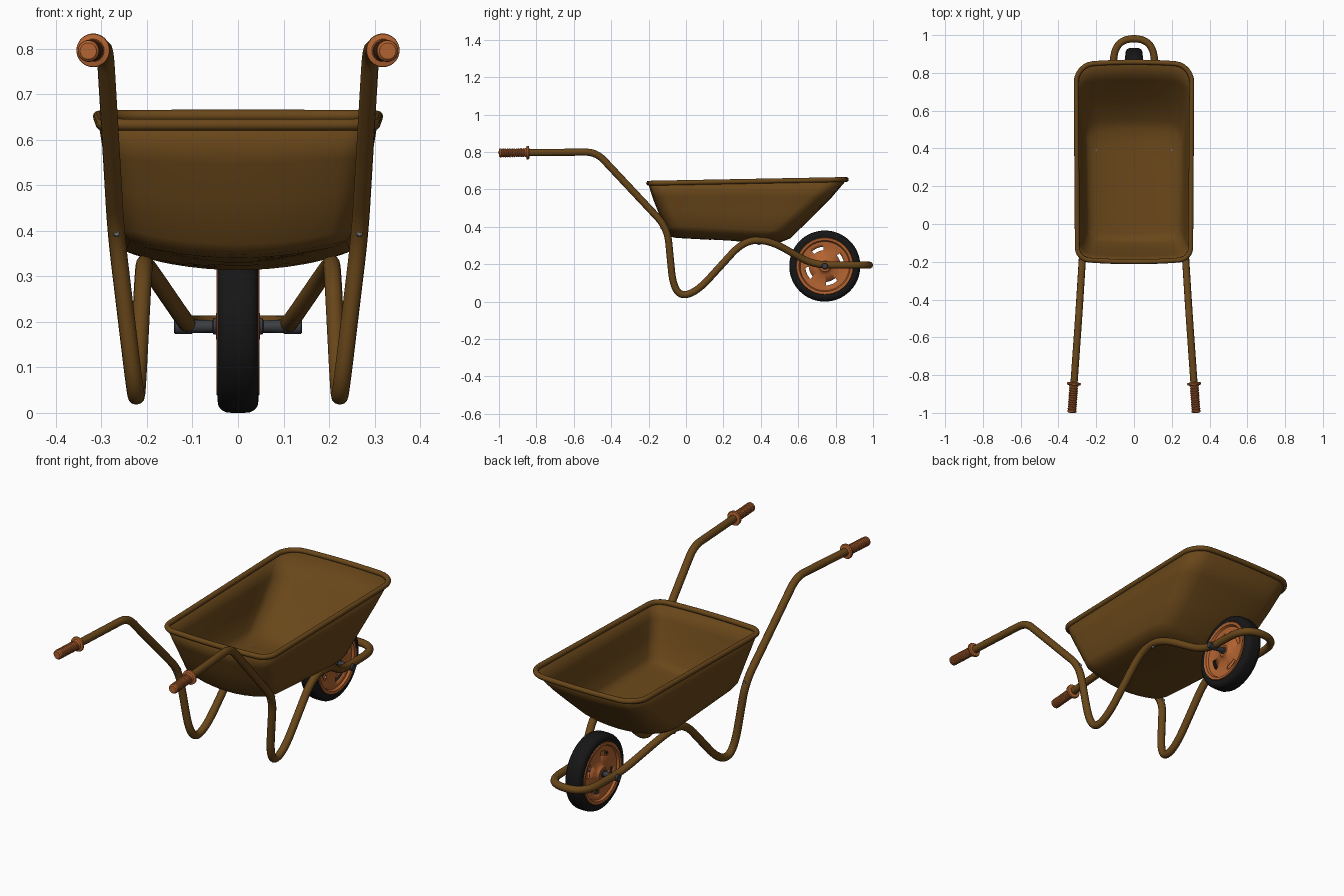
import bpy, bmesh, math
from mathutils import Vector

if "Cube" in bpy.data.objects:
    bpy.data.objects.remove(bpy.data.objects["Cube"])


def mat(name, rgb):
    m = bpy.data.materials.new(name)
    m.diffuse_color = (*rgb, 1)
    m.use_nodes = True
    m.node_tree.nodes["Principled BSDF"].inputs["Base Color"].default_value = m.diffuse_color
    return m


BROWN = mat("brown paint", (0.14, 0.062, 0.01))
ORANGE = mat("orange", (0.45, 0.125, 0.03))
BLACK = mat("rubber", (0.008, 0.008, 0.008))
DARK = mat("dark steel", (0.045, 0.048, 0.055))
STEEL = mat("bolt steel", (0.15, 0.16, 0.18))


def finish(ob, material, angle=35):
    ob.data.materials.append(material)
    bpy.ops.object.select_all(action='DESELECT')
    ob.select_set(True)
    bpy.context.view_layer.objects.active = ob
    bpy.ops.object.shade_smooth_by_angle(angle=math.radians(angle))
    return ob


def mesh_object(name, bm):
    bmesh.ops.remove_doubles(bm, verts=bm.verts, dist=1e-5)
    bmesh.ops.recalc_face_normals(bm, faces=bm.faces)
    me = bpy.data.meshes.new(name)
    bm.to_mesh(me)
    bm.free()
    ob = bpy.data.objects.new(name, me)
    bpy.context.collection.objects.link(ob)
    return ob


def lathe(name, profile, origin, axis, material, segs=32, skip=None, closed=False):
    """Spin (along, radius) pairs round an axis; skip(ring, angle) leaves holes."""
    bm = bmesh.new()
    q = Vector(axis).to_track_quat('Z', 'Y')
    rings = []
    for a, r in profile:
        rings.append([bm.verts.new(Vector(origin) + q @ Vector((
            r * math.cos(2 * math.pi * i / segs), r * math.sin(2 * math.pi * i / segs), a)))
            for i in range(segs)])
    n = len(rings)
    for k in range(n if closed else n - 1):
        for i in range(segs):
            if skip and skip(k, (i + 0.5) * 360 / segs):
                continue
            j, m = (i + 1) % segs, (k + 1) % n
            bm.faces.new((rings[k][i], rings[k][j], rings[m][j], rings[m][i]))
    return finish(mesh_object(name, bm), material)


def tube(name, points, radius, material, cyclic=False):
    cu = bpy.data.curves.new(name, 'CURVE')
    cu.dimensions = '3D'
    cu.bevel_depth = radius
    cu.bevel_resolution = 4
    cu.use_fill_caps = True
    sp = cu.splines.new('POLY')
    sp.points.add(len(points) - 1)
    for p, co in zip(sp.points, points):
        p.co = (*co, 1)
    sp.use_cyclic_u = cyclic
    ob = bpy.data.objects.new(name, cu)
    bpy.context.collection.objects.link(ob)
    bpy.ops.object.select_all(action='DESELECT')
    ob.select_set(True)
    bpy.context.view_layer.objects.active = ob
    bpy.ops.object.convert(target='MESH')
    return finish(bpy.context.object, material, 50)


def fillet(ctrl):
    """Round the corners of a path of (x, y, z, bend length)."""
    pts = [Vector(c[:3]) for c in ctrl]
    out = [pts[0]]
    for i in range(1, len(pts) - 1):
        p, d = pts[i], ctrl[i][3]
        u, v = pts[i - 1] - p, pts[i + 1] - p
        a = p + u.normalized() * min(d, u.length * 0.499)
        b = p + v.normalized() * min(d, v.length * 0.499)
        for k in range(11):
            t = k / 10
            out.append(a * (1 - t) ** 2 + p * 2 * t * (1 - t) + b * t * t)
    return out + [pts[-1]]


# Bent tube frame: handle, leg, tray support and front loop, mirrored
half = [(0.328, -0.99, 0.795, 0), (0.292, -0.48, 0.80, 0.06), (0.268, -0.10, 0.395, 0.08),
        (0.225, -0.065, 0.037, 0.13), (0.222, 0.045, 0.037, 0.12), (0.207, 0.31, 0.328, 0.1),
        (0.203, 0.45, 0.328, 0.1), (0.112, 0.68, 0.195, 0.09), (0.106, 0.981, 0.195, 0.12)]
frame = half + [(-x, y, z, d) for x, y, z, d in reversed(half)]
tube("frame", fillet(frame), 0.019, BROWN)

# Ribbed hand grips with flange, and bolts
for s, side in ((1, "right"), (-1, "left")):
    prof = [(0, 0), (0, 0.018), (0.005, 0.023)]
    for k in range(11):
        a = 0.012 + k * 0.012
        prof += [(a, 0.024), (a + 0.003, 0.021), (a + 0.006, 0.021), (a + 0.009, 0.024)]
    prof += [(0.146, 0.025), (0.149, 0.036), (0.156, 0.037), (0.161, 0.034), (0.163, 0.019)]
    lathe(side + "_grip", prof, (s * 0.329, -1.0, 0.795), (-s * 0.07, 1, 0.01), ORANGE)
    bolt = [(0, 0), (0, 0.006), (0.003, 0.008), (0.045, 0.008), (0.045, 0)]
    lathe(side + "_front_bolt", bolt, (s * 0.267, -0.135, 0.395), (0, 1, 0), STEEL, 12)
    lathe(side + "_floor_bolt", bolt, (s * 0.204, 0.39, 0.302), (0, 0, 1), STEEL, 12)


def rounded_loop(hf, hr, y0, y1, rf, rr):
    """Rounded rectangle, width hf at the front and hr at the rear, ends bowed."""
    corners = [(hr - rr, y1 - rr, rr, 0), (-hr + rr, y1 - rr, rr, 90),
               (-hf + rf, y0 + rf, rf, 180), (hf - rf, y0 + rf, rf, 270)]
    arcs = [[Vector((cx + r * math.cos(math.radians(a + 15 * k)),
                     cy + r * math.sin(math.radians(a + 15 * k)))) for k in range(7)]
            for cx, cy, r, a in corners]
    out = []
    for i, arc in enumerate(arcs):
        nxt = arcs[(i + 1) % 4][0]
        out += arc + [arc[-1].lerp(nxt, k / 8) for k in range(1, 8)]
    mid = (y0 + y1) / 2
    for p in out:
        p.y += 0.03 * (p.y - mid) / (y1 - y0) * (1 - (p.x / hr) ** 2)
    return out


def floor_z(x, y):
    return 0.345 - 0.055 * (y + 0.08) + 0.6 * x * x


def rim_z(y):
    return 0.633 + 0.019 * (y + 0.2)


# Tray shell: floor loops growing outward, then up the sloping walls
inner = rounded_loop(0.205, 0.215, -0.035, 0.42, 0.05, 0.07)
centre = Vector((0, 0.19))
loops = [([centre.lerp(p, f) for p in inner], 0) for f in (0.25, 0.5, 0.75, 1)]
loops += [(rounded_loop(0.236, 0.245, -0.068, 0.485, 0.05, 0.07), 0.015),
          (rounded_loop(0.253, 0.264, -0.088, 0.54, 0.05, 0.075), 0.09),
          (rounded_loop(0.270, 0.277, -0.125, 0.65, 0.055, 0.08), 0.41),
          (rounded_loop(0.285, 0.291, -0.158, 0.75, 0.06, 0.085), 0.70)]
rim = rounded_loop(0.30, 0.306, -0.185, 0.842, 0.06, 0.09)
loops.append((rim, 1))
bm = bmesh.new()
rows = [[bm.verts.new((p.x, p.y, (1 - h) * floor_z(p.x, p.y) + h * rim_z(p.y))) for p in lp]
        for lp, h in loops]
for a, b in zip(rows, rows[1:]):
    for i in range(len(a)):
        j = (i + 1) % len(a)
        bm.faces.new((a[i], a[j], b[j], b[i]))
bm.faces.new(rows[0])
tray = finish(mesh_object("tray", bm), BROWN, 60)
sol = tray.modifiers.new("thickness", 'SOLIDIFY')
sol.thickness = 0.006
sol.offset = 0

# Rolled rim round the tray
tube("tray_rim", [(p.x, p.y, rim_z(p.y)) for p in rim], 0.013, BROWN, cyclic=True)

# Wheel: tyre, slotted discs, barrel, axle
hub = (0, 0.742, 0.19)
side_prof = [(0.036, 0.146), (0.043, 0.152), (0.045, 0.163), (0.043, 0.175),
             (0.036, 0.184), (0.025, 0.189), (0.012, 0.19)]
tyre = [(-a, r) for a, r in side_prof] + [(a, r) for a, r in reversed(side_prof)]
lathe("tyre", tyre, hub, (1, 0, 0), BLACK, 64, closed=True)

disc_prof = [(0.047, 0.013), (0.047, 0.028), (0.040, 0.034), (0.032, 0.046), (0.029, 0.085),
             (0.029, 0.104), (0.032, 0.122), (0.033, 0.132), (0.044, 0.138), (0.046, 0.150),
             (0.040, 0.153)]
for s, side in ((1, "right"), (-1, "left")):
    disc = lathe(side + "_wheel_disc", [(s * a, r) for a, r in disc_prof], hub, (1, 0, 0),
                 ORANGE, 96, skip=lambda k, a: k == 4 and (a - 3) % 90 < 40)
    sol = disc.modifiers.new("thickness", 'SOLIDIFY')
    sol.thickness = 0.003
    sol.offset = 0
    # Axle sleeve between hub and frame
    lathe(side + "_axle_sleeve", [(s * a, r) for a, r in (
        (0.046, 0), (0.046, 0.018), (0.054, 0.018), (0.056, 0.013), (0.10, 0.015),
        (0.102, 0.017), (0.138, 0.017), (0.141, 0.014), (0.141, 0))], hub, (1, 0, 0), DARK, 24)
lathe("wheel_barrel", [(-0.04, 0.147), (0.04, 0.147)], hub, (1, 0, 0), ORANGE, 64)
lathe("axle", [(-0.14, 0), (-0.14, 0.011), (0.14, 0.011), (0.14, 0)], hub, (1, 0, 0), DARK, 24)
